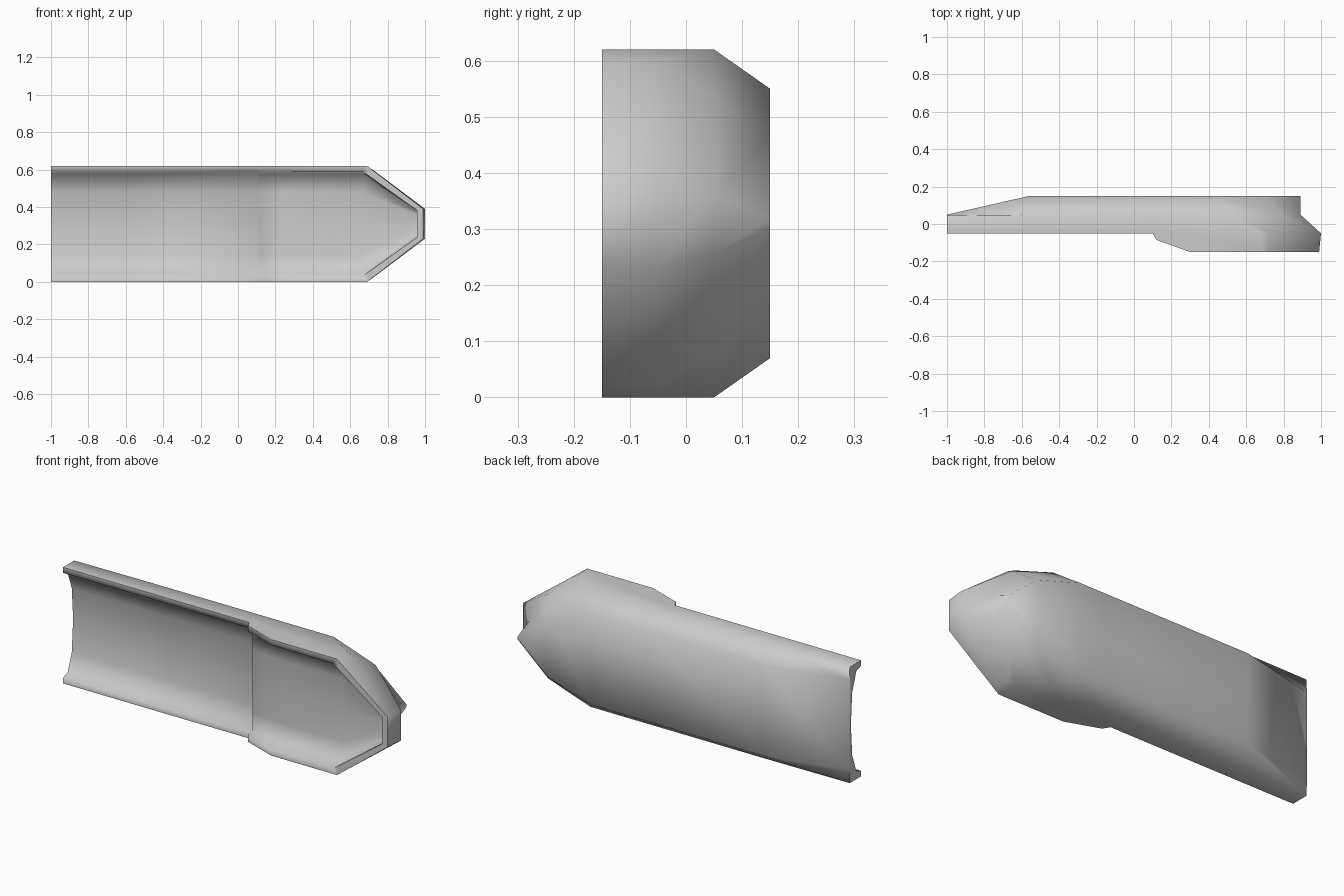
import bpy, bmesh, math

if "Cube" in bpy.data.objects:
    bpy.data.objects.remove(bpy.data.objects["Cube"])

MID = 0.31       # mirror height

# Lower-half stations from the left end to the nose, four points each:
# front rim, front side, rear side, back edge as (x, y, z)
STATIONS = [
    [(-1, -.05, 0), (-1, -.03, 0), (-1, .045, 0), (-1, .05, .07)],
    [(-.56, -.05, 0), (-.56, -.03, 0), (-.56, .05, 0), (-.56, .15, .07)],
    [(.10, -.05, 0), (.10, -.03, 0), (.10, .05, 0), (.10, .15, .07)],
    [(.12, -.085, 0), (.12, -.03, 0), (.12, .05, 0), (.12, .15, .07)],
    [(.30, -.15, 0), (.30, -.05, 0), (.30, .05, 0), (.30, .15, .07)],
    [(.69, -.15, 0), (.68, -.05, 0), (.53, .05, 0), (.45, .15, .07)],
    [(.72, -.15, .023), (.72, -.05, .02), (.78, .05, .085), (.71, .15, .15)],
    [(.99, -.15, .23), (1, -.05, .23), (.89, .05, .255), (.89, .15, .302)],
]
# Dish depth (floor y at the side, at the flank, in the middle) per station
LEFT = (-.01, .025, .036)
STEP = (-.05, -.049, -.048)
RIGHT = (-.085, -.067, -.062)
FLOORS = [LEFT, LEFT, LEFT, STEP, RIGHT, RIGHT, RIGHT, RIGHT]


def mirrored(p):
    return (p[0], p[1], 2 * MID - p[2])


def dish_section(i):
    """Rim edge, wall, flank, middle, and back up to the opposite rim edge."""
    x, y, z = STATIONS[i][0]
    x = x if x < .6 else x * .966
    h = (MID - z) * .905
    side, flank, mid = FLOORS[i]
    low = [(x, y, MID - h), (x, side, MID - h * .95), (x, flank, MID - h * .6)]
    return low + [(x, mid, MID)] + [mirrored(p) for p in reversed(low)]


def strip(bm, a, b):
    for i in range(len(a) - 1):
        bm.faces.new((a[i], a[i + 1], b[i + 1], b[i]))


bm = bmesh.new()

# Outer skin: mirrored sections and closed nose
outer = []
for st in STATIONS:
    pts = st + [mirrored(p) for p in reversed(st)]
    outer.append([bm.verts.new(p) for p in pts])
for a, b in zip(outer, outer[1:]):
    strip(bm, a, b)
nose = outer[-1]
strip(bm, nose[:4], nose[:3:-1])

# Recessed dish on the front, stepped where the deeper section begins
dish = [[bm.verts.new(p) for p in dish_section(i)] for i in range(len(STATIONS))]
for a, b in zip(dish, dish[1:]):
    strip(bm, a, b)
bm.faces.new(dish[-1])

# Flat rim between the outer skin and the dish
for k in (0, -1):
    strip(bm, [c[k] for c in outer], [c[k] for c in dish])
bm.faces.new((nose[0], nose[7], dish[-1][6], dish[-1][0]))

# Open left end, showing the dish section
o, d = outer[0], dish[0]
bm.faces.new((o[0], o[1], d[1], d[0]))
bm.faces.new((o[1], o[2], d[2], d[1]))
bm.faces.new((o[2], o[3], d[3], d[2]))
bm.faces.new((o[3], o[4], d[3]))
bm.faces.new((o[4], o[5], d[4], d[3]))
bm.faces.new((o[5], o[6], d[5], d[4]))
bm.faces.new((o[6], o[7], d[6], d[5]))

bmesh.ops.recalc_face_normals(bm, faces=bm.faces)
mesh = bpy.data.meshes.new("dished_shell")
bm.to_mesh(mesh)
bm.free()
shell = bpy.data.objects.new("dished_shell", mesh)
bpy.context.collection.objects.link(shell)
bpy.context.view_layer.objects.active = shell
shell.select_set(True)
bpy.ops.object.shade_smooth_by_angle(angle=math.radians(80))
